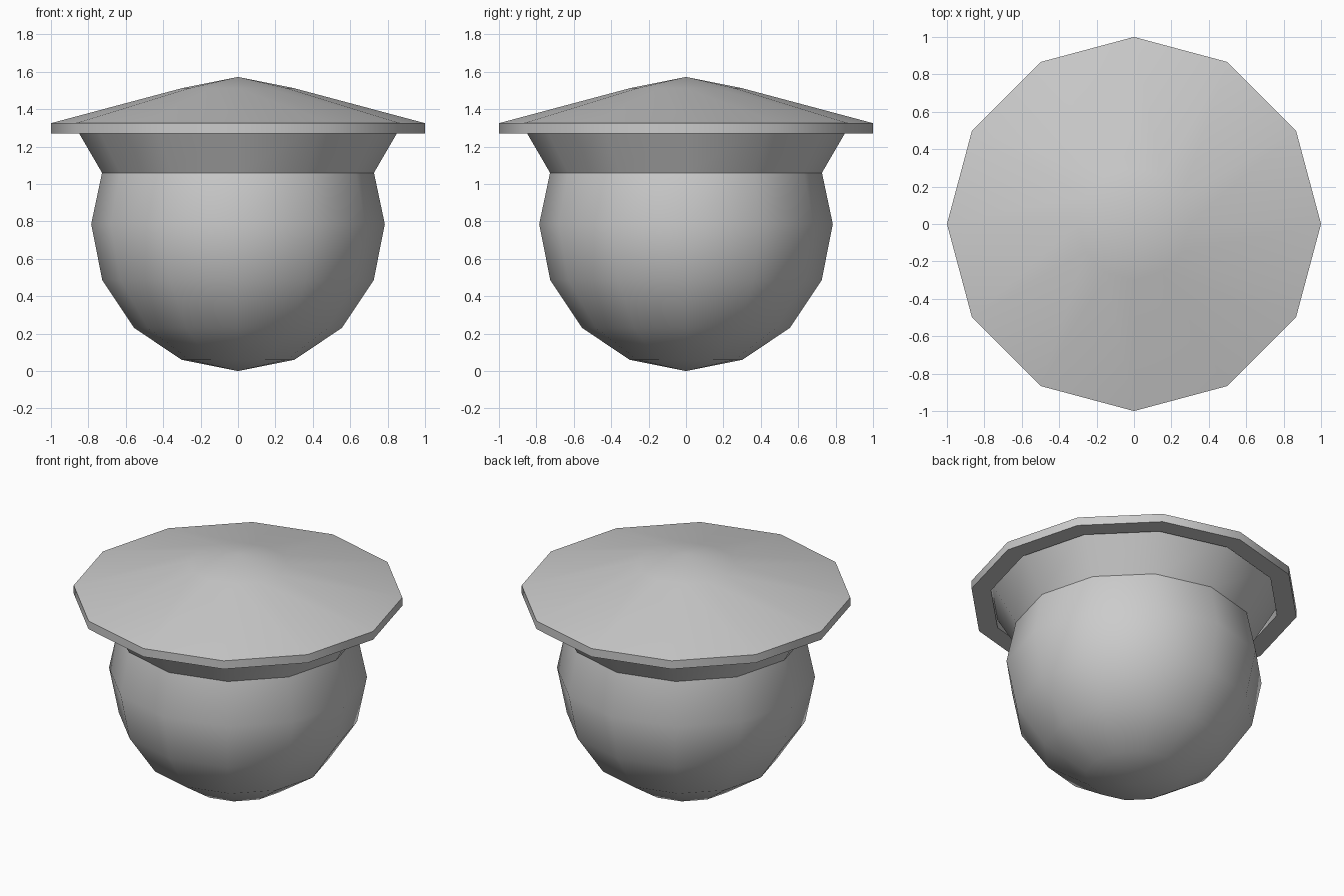
import bpy, bmesh, math

if "Cube" in bpy.data.objects:
    bpy.data.objects.remove(bpy.data.objects["Cube"])

SIDES = 12

def lathe(name, profile, closed=False):
    """Revolve (radius, z) points around z with 12 sides."""
    bm = bmesh.new()
    rings = []
    for r, z in profile:
        if r == 0:
            rings.append([bm.verts.new((0, 0, z))] * SIDES)
        else:
            rings.append([bm.verts.new((r * math.cos(math.tau * i / SIDES),
                                        r * math.sin(math.tau * i / SIDES), z))
                          for i in range(SIDES)])
    pairs = list(zip(rings, rings[1:]))
    if closed:
        pairs.append((rings[-1], rings[0]))
    for a, b in pairs:
        for i in range(SIDES):
            j = (i + 1) % SIDES
            bm.faces.new(list(dict.fromkeys((a[i], a[j], b[j], b[i]))))
    bmesh.ops.recalc_face_normals(bm, faces=bm.faces)
    me = bpy.data.meshes.new(name)
    bm.to_mesh(me)
    bm.free()
    ob = bpy.data.objects.new(name, me)
    bpy.context.collection.objects.link(ob)
    bpy.ops.object.select_all(action='DESELECT')
    ob.select_set(True)
    bpy.context.view_layer.objects.active = ob
    bpy.ops.object.shade_smooth_by_angle(angle=math.radians(32))
    return ob

# Round bowl: the lower part of an eight-segment sphere, with flared neck
R = 0.785
bowl = [(0, 0)] + [(R * math.sin(a), R - R * math.cos(a))
                   for a in (math.pi / 8 * k for k in range(1, 5))]
lathe("pot_body", bowl + [(0.727, 1.06), (0.88, 1.323)])

# Shallow conical lid, hollow beneath with a thin downturned rim
lathe("lid", [(0, 1.572), (0.30, 1.512), (1.0, 1.325), (1.0, 1.27),
              (0.88, 1.27), (0.88, 1.323)])
